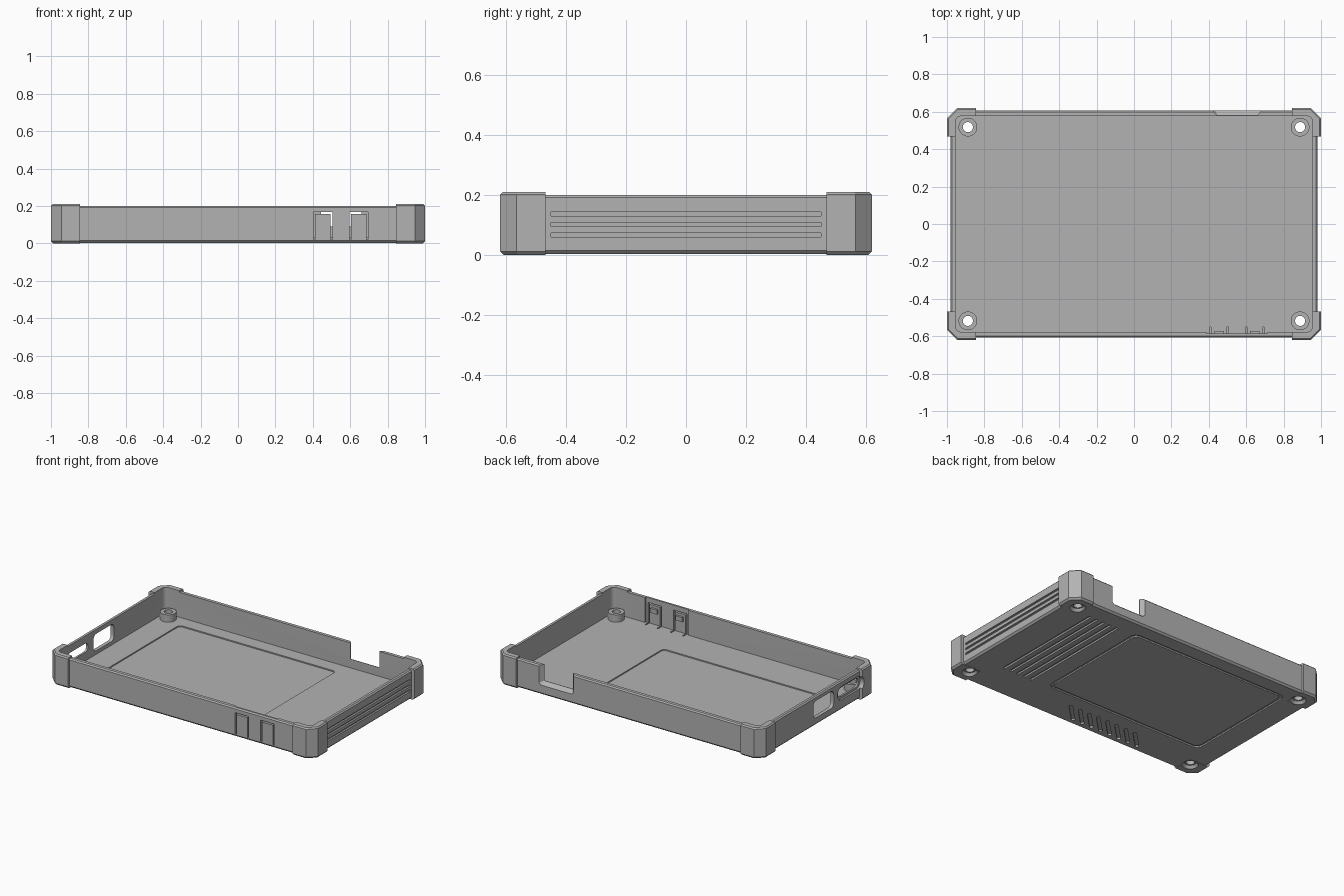
import bpy, bmesh
from math import cos, sin, pi, radians
from mathutils import Matrix, Vector

cube = bpy.data.objects.get("Cube")
if cube:
    bpy.data.objects.remove(cube)

grey = bpy.data.materials.new("matte grey")
grey.use_nodes = True
colour = (0.45, 0.45, 0.45, 1)
grey.diffuse_color = colour
grey.node_tree.nodes["Principled BSDF"].inputs["Base Color"].default_value = colour


def outline(hx, hy, r, seg):
    """Rectangle with rounded corners; seg = 1 gives plain chamfers."""
    pts = []
    for q, (sx, sy) in enumerate([(1, 1), (-1, 1), (-1, -1), (1, -1)]):
        for i in range(seg + 1):
            a = (q + i / seg) * pi / 2
            pts.append((sx * (hx - r) + r * cos(a), sy * (hy - r) + r * sin(a)))
    return pts


def loft(name, hx, hy, r, seg, levels, at=(0, 0, 0), rot=None):
    """Stack outlines at (z, inset) levels and close both ends."""
    bm = bmesh.new()
    rings = []
    for z, inset in levels:
        ring = outline(hx - inset, hy - inset, max(r - inset * 0.6, 0.001), seg)
        rings.append([bm.verts.new((x, y, z)) for x, y in ring])
    n = len(rings[0])
    for a, b in zip(rings, rings[1:]):
        for i in range(n):
            j = (i + 1) % n
            bm.faces.new((a[i], a[j], b[j], b[i]))
    bm.faces.new(rings[0][::-1])
    bm.faces.new(rings[-1])
    return finish(name, bm, Matrix.Translation(at) @ (rot or Matrix()))


def box(name, lo, hi, rot=None):
    lo, hi = Vector(lo), Vector(hi)
    bm = bmesh.new()
    bmesh.ops.create_cube(bm, size=1)
    bmesh.ops.scale(bm, vec=hi - lo, verts=bm.verts)
    return finish(name, bm, Matrix.Translation((lo + hi) / 2) @ (rot or Matrix()))


def cone(name, x, y, z0, z1, r0, r1):
    bm = bmesh.new()
    bmesh.ops.create_cone(bm, cap_ends=True, segments=32, radius1=r0, radius2=r1, depth=z1 - z0)
    return finish(name, bm, Matrix.Translation((x, y, (z0 + z1) / 2)))


def finish(name, bm, matrix):
    bm.transform(matrix)
    bmesh.ops.recalc_face_normals(bm, faces=bm.faces)
    mesh = bpy.data.meshes.new(name)
    bm.to_mesh(mesh)
    bm.free()
    mesh.materials.append(grey)
    obj = bpy.data.objects.new(name, mesh)
    bpy.context.collection.objects.link(obj)
    return obj


def combine(target, tool, operation="DIFFERENCE"):
    mod = target.modifiers.new("combine", "BOOLEAN")
    mod.operation, mod.solver, mod.object = operation, "EXACT", tool
    bpy.context.view_layer.objects.active = target
    bpy.ops.object.modifier_apply(modifier=mod.name)
    bpy.data.objects.remove(tool)


FLOOR = 0.03

# Outer shell
tray = loft("case_tray", 0.98, 0.607, 0.05, 1,
            [(0.003, 0.012), (0.015, 0), (0.192, 0), (0.2, 0.008)])

# Raised corner guards
guards = loft("corner_guards", 1.0, 0.62, 0.055, 1,
              [(0, 0.012), (0.012, 0), (0.202, 0), (0.21, 0.008)])
combine(guards, box("gap", (-0.845, -1, -1), (0.845, 1, 1)))
combine(guards, box("gap", (-2, -0.468, -1), (2, 0.468, 1)))
combine(tray, guards, "UNION")

# Hollow inside, with a shallow recess in the floor
combine(tray, loft("cavity", 0.955, 0.577, 0.03, 4, [(FLOOR, 0), (0.4, 0)]))
combine(tray, loft("floor_recess", 0.59, 0.405, 0.025, 4,
                   [(FLOOR - 0.008, 0), (FLOOR + 0.05, 0)], (-0.19, 0.078, 0)))

# Panel outline on the underside
ring = loft("panel_groove", 0.605, 0.42, 0.045, 4, [(-0.1, 0), (0.012, 0)], (-0.195, 0.08, 0))
combine(ring, loft("panel", 0.587, 0.402, 0.035, 4, [(-0.2, 0), (0.1, 0)], (-0.195, 0.08, 0)))
combine(tray, ring)

# Screw posts with countersunk through holes
for sx in (-1, 1):
    for sy in (-1, 1):
        x, y = sx * 0.888, sy * 0.518
        combine(tray, cone("screw_post", x, y, 0.02, 0.08, 0.05, 0.05), "UNION")
        combine(tray, cone("hole", x, y, -0.1, 0.2, 0.027, 0.027))
        combine(tray, cone("countersink", x, y, -0.01, 0.018, 0.058, 0.036))

# Grooves on the +x side
for i in range(3):
    z = 0.067 + 0.035 * i
    combine(tray, box("side_groove", (0.968, -0.45, z - 0.007), (1.1, 0.45, z + 0.007)))

# Long grooves and slanted vents underneath
for i in range(5):
    x = 0.54 + 0.054 * i
    combine(tray, box("long_groove", (x - 0.009, -0.35, -0.1), (x + 0.009, 0.48, 0.014)))
slant = Matrix.Rotation(radians(-45), 4, "Z")
for i in range(8):
    x = 0.08 - 0.0735 * i
    combine(tray, loft("vent", 0.011, 0.09, 0.008, 3, [(-0.1, 0), (0.016, 0)], (x, -0.5, 0), slant))

# Ports in the -x wall
turn = Matrix.Rotation(radians(90), 4, "Y")
combine(tray, loft("square_port", 0.058, 0.11, 0.03, 5, [(-0.1, 0), (0.1, 0)], (-0.97, -0.08, 0.112), turn))
combine(tray, loft("slot_recess", 0.045, 0.128, 0.04, 5, [(-0.1, 0), (0.01, 0)], (-0.978, -0.36, 0.118), turn))
combine(tray, loft("slot_port", 0.03, 0.11, 0.028, 5, [(-0.1, 0), (0.1, 0)], (-0.97, -0.36, 0.118), turn))

# Flared notch in the back wall
lay = Matrix.Rotation(radians(-90), 4, "X")
combine(tray, loft("notch", 0.108, 0.1, 0.001, 1, [(-0.02, 0), (0.005, 0), (0.032, -0.022), (0.08, -0.022)],
                   (0.552, 0.575, 0.19), lay))

# Thinned front wall with two flexible buttons
combine(tray, box("thin_wall", (0.387, -0.586, FLOOR), (0.713, -0.5, 0.4)))
for side in (-1, 1):
    def span(a, b):
        return sorted((0.55 + side * a, 0.55 + side * b))
    for near, far, z0, z1 in [(0.045, 0.055, 0.02, 0.167), (0.137, 0.146, 0.02, 0.167),
                              (0.046, 0.145, 0.157, 0.167)]:
        a, b = span(near, far)
        combine(tray, box("button_slit", (a, -0.7, z0), (b, -0.55, z1)))
    a, b = span(0.07, 0.12)
    combine(tray, box("button_nub", (a, -0.595, 0.11), (b, -0.572, 0.14)), "UNION")

# Crisp edges with smooth round corners
bpy.ops.object.select_all(action="DESELECT")
tray.select_set(True)
bpy.context.view_layer.objects.active = tray
bpy.ops.object.shade_smooth_by_angle(angle=radians(25))
